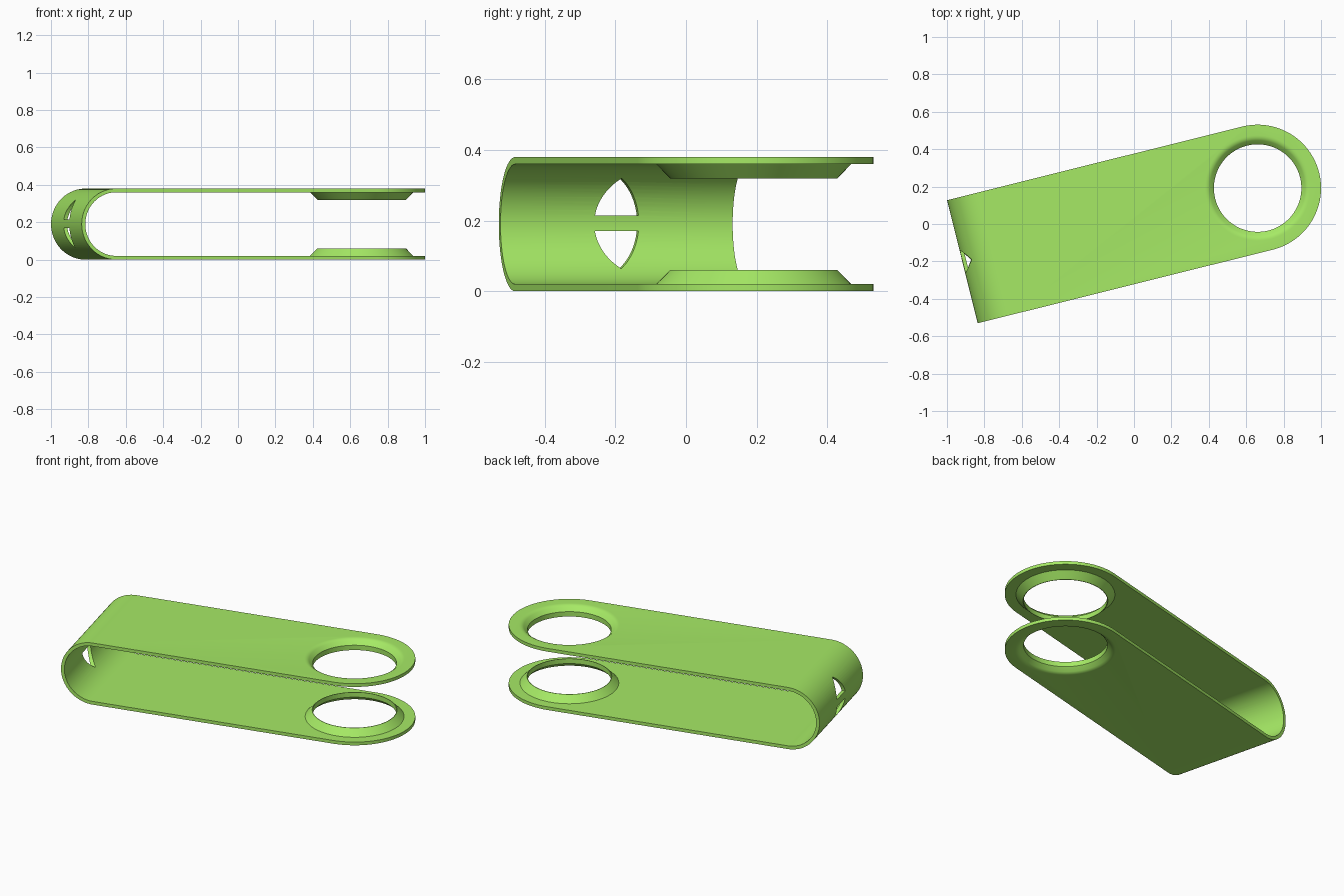
import bpy, bmesh, math
from mathutils import Matrix

if "Cube" in bpy.data.objects:
    bpy.data.objects.remove(bpy.data.objects["Cube"])

R, L, H, T = 0.339, 1.627, 0.38, 0.02      # end radius, length, height, sheet thickness
ANGLE, CENTRE = math.radians(14), (0.661, 0.192, 0)
HOLE = 0.234


def make(name, bm):
    bmesh.ops.recalc_face_normals(bm, faces=bm.faces)
    me = bpy.data.meshes.new(name)
    bm.to_mesh(me)
    bm.free()
    ob = bpy.data.objects.new(name, me)
    bpy.context.collection.objects.link(ob)
    return ob


def prism(name, pts, offset):
    """Extrude a closed 3D outline along offset."""
    bm = bmesh.new()
    face = bm.faces.new([bm.verts.new(p) for p in pts])
    ext = bmesh.ops.extrude_face_region(bm, geom=[face])
    verts = [g for g in ext["geom"] if isinstance(g, bmesh.types.BMVert)]
    bmesh.ops.translate(bm, vec=offset, verts=verts)
    return make(name, bm)


def lathe(name, profile, n=96):
    """Solid of revolution about z, with flat caps."""
    bm = bmesh.new()
    rings = [[bm.verts.new((r * math.cos(2 * math.pi * i / n),
                            r * math.sin(2 * math.pi * i / n), z)) for i in range(n)]
             for r, z in profile]
    for a, b in zip(rings, rings[1:]):
        for i in range(n):
            j = (i + 1) % n
            bm.faces.new((a[i], a[j], b[j], b[i]))
    bm.faces.new(rings[0])
    bm.faces.new(rings[-1])
    return make(name, bm)


def arc(cx, cy, r, a0, a1, n):
    return [(cx + r * math.cos(math.radians(a0 + (a1 - a0) * i / n)),
             cy + r * math.sin(math.radians(a0 + (a1 - a0) * i / n))) for i in range(n + 1)]


def boolean(target, tool, op):
    mod = target.modifiers.new(op, 'BOOLEAN')
    mod.object, mod.operation, mod.solver = tool, op, 'EXACT'
    bpy.context.view_layer.objects.active = target
    bpy.ops.object.modifier_apply(modifier=mod.name)
    bpy.data.objects.remove(tool)


# Folded sheet: U-shaped side profile extruded across the width
h = H / 2
outer = [(0.5, H)] + arc(-L + h, h, h, 90, 270, 40) + [(0.5, 0)]
inner = [(0.5, T)] + arc(-L + h, h, h - T, 270, 90, 40) + [(0.5, H - T)]
cover = prism("swivel_cover", [(u, -0.5, z) for u, z in outer + inner], (0, 1, 0))

# Trim to the plan outline with one round end
plan = [(-L - 0.1, R), (-L - 0.1, -R)] + arc(0, 0, R, -90, 90, 64)
plan[0:2] = [(-L - 0.1, R), (-L - 0.1, -R)]
boolean(cover, prism("plan", [(u, v, -0.2) for u, v in plan], (0, 0, 1)), 'INTERSECT')

# Inward conical collars, then flared holes, on both plates
collar = [(0.286, 0.37), (0.237, 0.32)]
funnel = [(HOLE, 0.29), (HOLE, 0.350), (0.255, 0.371), (0.264, 0.3768),
          (0.274, 0.3793), (0.284, 0.3802), (0.284, 0.42)]
for prof, op in ((collar, 'UNION'), (funnel, 'DIFFERENCE')):
    for flip in (False, True):
        boolean(cover, lathe("tool", [(r, H - z if flip else z) for r, z in prof]), op)

# Pointed-oval strap opening in the bend, split by a central bar
a, b, bar = 0.065, 0.128, 0.022
rad = (a * a + b * b) / (2 * a)
top = math.asin(b / rad)
low = math.asin(bar / rad)
side = [(rad * math.cos(t) - (rad - a), rad * math.sin(t))
        for t in (low + (top - low) * i / 16 for i in range(17))]
half = side + [(-v, z) for v, z in reversed(side[:-1])]
for s in (1, -1):
    pts = [(-L - 0.1, v, 0.192 + s * z) for v, z in half]
    boolean(cover, prism("slot", pts, (0.22, 0, 0)), 'DIFFERENCE')

# Turn into place, shade and colour
cover.data.transform(Matrix.Translation(CENTRE) @ Matrix.Rotation(ANGLE, 4, 'Z'))
mat = bpy.data.materials.new("lime_green")
mat.diffuse_color = (0.38, 0.82, 0.13, 1)
mat.use_nodes = True
mat.node_tree.nodes["Principled BSDF"].inputs["Base Color"].default_value = mat.diffuse_color
cover.data.materials.clear()
cover.data.materials.append(mat)
for p in cover.data.polygons:
    p.material_index = 0
bpy.ops.object.select_all(action='DESELECT')
cover.select_set(True)
bpy.context.view_layer.objects.active = cover
bpy.ops.object.shade_smooth_by_angle(angle=math.radians(30))
